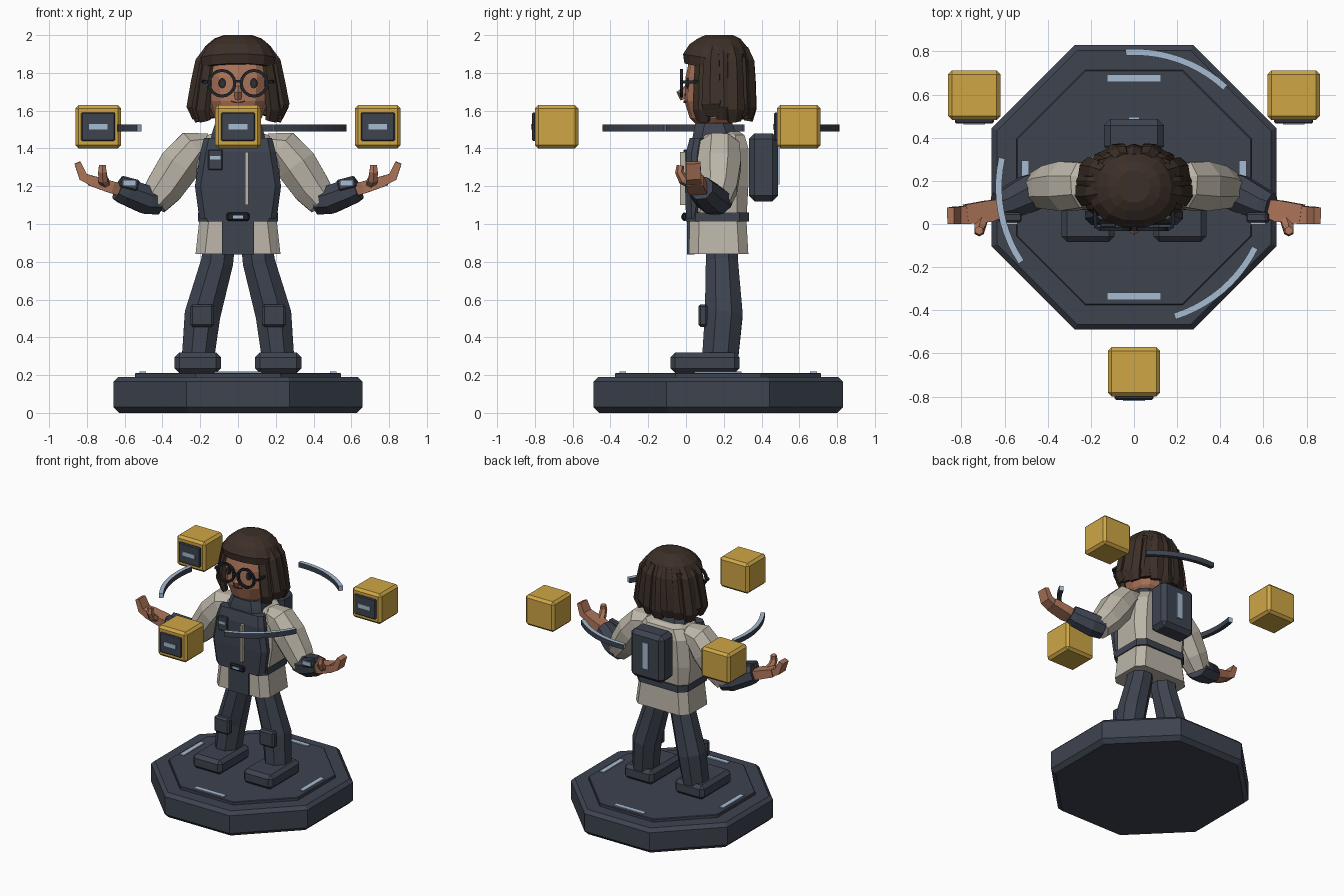
import bpy, bmesh, math
from math import sin, cos, pi, radians
from mathutils import Vector, Matrix

if "Cube" in bpy.data.objects:
    bpy.data.objects.remove(bpy.data.objects["Cube"])


def make_mat(name, rgb):
    m = bpy.data.materials.new(name)
    m.diffuse_color = (*rgb, 1)
    m.use_nodes = True
    m.node_tree.nodes["Principled BSDF"].inputs["Base Color"].default_value = m.diffuse_color
    return m


SLATE = make_mat("dark slate", (0.047, 0.056, 0.078))
BLACK = make_mat("near black", (0.014, 0.017, 0.024))
BEIGE = make_mat("warm beige", (0.50, 0.46, 0.39))
HAIR = make_mat("dark brown", (0.046, 0.029, 0.021))
SKIN = make_mat("skin", (0.41, 0.175, 0.10))
LIP = make_mat("lip brown", (0.17, 0.055, 0.04))
GOLD = make_mat("gold", (0.62, 0.38, 0.06))
LIGHT = make_mat("pale blue", (0.38, 0.50, 0.64))
CY = 0.17  # depth of the figure's axis


def finish(name, bm, mat, mat2=None, rule=None):
    bmesh.ops.recalc_face_normals(bm, faces=bm.faces[:])
    bm.normal_update()
    if rule:
        for f in bm.faces:
            f.material_index = 1 if rule(f) else 0
    me = bpy.data.meshes.new(name)
    bm.to_mesh(me)
    bm.free()
    me.materials.append(mat)
    if mat2:
        me.materials.append(mat2)
    ob = bpy.data.objects.new(name, me)
    bpy.context.collection.objects.link(ob)
    return ob


def box(name, c, size, mat, bevel=0.0, rot=None):
    bm = bmesh.new()
    bmesh.ops.create_cube(bm, size=1)
    bmesh.ops.scale(bm, vec=size, verts=bm.verts[:])
    if bevel:
        bmesh.ops.bevel(bm, geom=bm.edges[:], offset=bevel, segments=1,
                        affect='EDGES', profile=0.5)
    if rot:
        bmesh.ops.rotate(bm, matrix=Matrix.Rotation(rot[0], 3, rot[1]), verts=bm.verts[:])
    bmesh.ops.translate(bm, vec=c, verts=bm.verts[:])
    return finish(name, bm, mat)


def loft(name, rings, mat, mat2=None, rule=None):
    bm = bmesh.new()
    vs = [[bm.verts.new(p) for p in r] for r in rings]
    n = len(vs[0])
    for a, b in zip(vs, vs[1:]):
        for i in range(n):
            bm.faces.new((a[i], a[(i + 1) % n], b[(i + 1) % n], b[i]))
    bm.faces.new(vs[0])
    bm.faces.new(vs[-1])
    return finish(name, bm, mat, mat2, rule)


def oval(z, rx, y0, y1, n=12, power=1.0):
    """Horizontal rounded section between two depths."""
    pts = []
    for i in range(n):
        c, s = cos(2 * pi * i / n), sin(2 * pi * i / n)
        c, s = (math.copysign(abs(v) ** power, v) for v in (c, s))
        pts.append((rx * c, (y0 + y1) / 2 + (y1 - y0) / 2 * s, z))
    return pts


def slab(z, w, y0, y1, c):
    """Horizontal rectangle with cut corners."""
    return [(w, y0 + c, z), (w, y1 - c, z), (w - c, y1, z), (c - w, y1, z),
            (-w, y1 - c, z), (-w, y0 + c, z), (c - w, y0, z), (w - c, y0, z)]


def tube(name, stations, mat, n=8, ref=(0, 1, 0)):
    """Stations: x, y, z, radius along ref, radius across it."""
    P = [Vector(s[:3]) for s in stations]
    rings = []
    for i, s in enumerate(stations):
        t = (P[min(i + 1, len(P) - 1)] - P[max(i - 1, 0)]).normalized()
        u = Vector(ref)
        u = (u - t * u.dot(t)).normalized()
        v = t.cross(u)
        k = 1 / cos(pi / n)
        rings.append([P[i] + u * (s[3] * k * cos(2 * pi * (j + .5) / n))
                      + v * (s[4] * k * sin(2 * pi * (j + .5) / n)) for j in range(n)])
    return loft(name, rings, mat)


def octagon(z, apothem):
    r = apothem / cos(pi / 8)
    return [(r * cos(pi / 8 + i * pi / 4), CY + r * sin(pi / 8 + i * pi / 4), z) for i in range(8)]


# Octagonal stand with light strips
loft("base", [octagon(z, a) for z, a in ((0, .63), (.03, .66), (.165, .66), (.19, .635))], SLATE)
loft("base_top", [octagon(z, a) for z, a in ((.185, .545), (.208, .545), (.212, .54))], SLATE)
for i in range(4):
    a = i * pi / 2
    box("base_light", (.505 * cos(a), CY + .505 * sin(a), .215), (.035, .25, .009), LIGHT, rot=(a, 'Z'))

# Floating arcs: pale top and ends, dark sides
for k in range(3):
    rings = []
    for i in range(11):
        a = radians(47.5 + 120 * k + 46 * i / 10)
        rings.append([(r * cos(a), CY + r * sin(a), z)
                      for r, z in ((.612, 1.49), (.642, 1.49), (.642, 1.527), (.612, 1.527))])
    mid = Vector((-sin(radians(70.5 + 120 * k)), cos(radians(70.5 + 120 * k)), 0))
    loft("floating_arc", rings, SLATE, LIGHT,
         lambda f: f.normal.z > .5 or abs(f.normal.dot(mid)) > .7)

# Floating cubes with screens
for x, y in ((-.74, .597), (.74, .597), (0, -.685)):
    box("floating_cube", (x, y, 1.515), (.243, .23, .23), GOLD, .018)
    box("cube_screen", (x, y - .12, 1.515), (.18, .02, .15), SLATE, .006)
    box("cube_screen_light", (x, y - .132, 1.515), (.1, .009, .03), LIGHT)

# Jacket, front vest, belt and collar
loft("jacket", [slab(.84, .225, .015, .33, .05), slab(1.02, .205, .02, .32, .05),
                slab(1.2, .225, .03, .33, .06), slab(1.4, .21, .04, .33, .06),
                slab(1.47, .16, .07, .31, .05), slab(1.49, .11, .09, .28, .04)], BEIGE)
loft("vest", [slab(1.03, .205, .0, .08, .03), slab(1.2, .228, -.005, .085, .03),
              slab(1.38, .2, .0, .09, .03), slab(1.455, .18, .02, .1, .025)], SLATE)
box("skirt_panel", (0, .025, .93), (.17, .04, .184), SLATE)
loft("belt", [slab(z, .213, .0, .333, .05) for z in (1.012, 1.062)], SLATE)
box("buckle", (0, -.008, 1.038), (.12, .025, .045), BLACK, .008)
box("buckle_light", (0, -.022, 1.038), (.055, .008, .016), LIGHT)
loft("collar", [slab(1.43, .15, .03, .28, .05), slab(1.49, .135, .04, .26, .05),
                slab(1.535, .12, .05, .245, .05)], SLATE)
box("zip", (.047, -.018, 1.24), (.018, .03, .28), BEIGE)
box("chest_pocket", (-.12, -.004, 1.34), (.075, .02, .11), SLATE, .005)
box("chest_badge", (-.12, -.017, 1.35), (.055, .009, .018), LIGHT)

# Backpack
box("backpack", (0, .41, 1.3), (.28, .155, .36), SLATE, .03)
box("backpack_light", (0, .491, 1.31), (.05, .009, .2), LIGHT)

# Limbs, both sides
for s in (-1, 1):
    def side(stations):
        return [(s * p[0],) + tuple(p[1:]) for p in stations]

    tube("leg", side([(.10, .19, .9, .085, .085), (.11, .19, .8, .085, .085),
                      (.188, .2, .52, .1, .095), (.213, .18, .28, .095, .085)]), SLATE)
    box("knee_pad", (s * .19, .09, .515), (.125, .05, .12), SLATE, .012)
    box("shoe", (s * .213, .1, .265), (.245, .365, .108), SLATE, .025)
    tube("sleeve", side([(.15, .19, 1.43, .08, .05), (.235, .18, 1.405, .105, .095),
                         (.31, .175, 1.31, .115, .11), (.39, .17, 1.19, .1, .1),
                         (.45, .155, 1.115, .08, .08)]), BEIGE)
    tube("forearm", side([(.42, .165, 1.12, .08, .07), (.49, .14, 1.13, .085, .075),
                          (.6, .09, 1.175, .07, .07), (.635, .08, 1.19, .062, .062)]), SLATE)
    box("wrist_mount", (s * .575, .03, 1.215), (.1, .045, .06), SLATE, .008, (-s * .25, 'Y'))
    box("wrist_screen", (s * .575, .003, 1.217), (.07, .009, .03), LIGHT)
    tube("palm", side([(.6, .08, 1.175, .035, .032), (.67, .06, 1.195, .05, .032),
                       (.78, .045, 1.23, .045, .028)]), SKIN, 4)
    tube("fingers", side([(.765, .042, 1.225, .042, .026), (.82, .04, 1.25, .041, .024),
                          (.85, .038, 1.325, .038, .017)]), SKIN, 4)
    tube("thumb", side([(.70, .03, 1.21, .025, .022), (.715, -.015, 1.235, .025, .024),
                        (.718, -.035, 1.275, .022, .02), (.718, -.03, 1.31, .018, .017)]), SKIN, 6, (1, 0, 0))

# Head and face
loft("head", [oval(z, rx, a, b, 12, .8) for z, rx, a, b in
              ((1.51, .08, .07, .22), (1.56, .125, .02, .27), (1.65, .16, -.008, .3),
               (1.78, .175, -.002, .31), (1.88, .16, .02, .3), (1.93, .1, .08, .25))], SKIN)
tube("neck", [(0, .16, 1.46, .075, .075), (0, .16, 1.6, .075, .075)], SKIN)
tube("nose", [(0, .01, 1.73, .012, .01), (0, -.022, 1.69, .022, .026),
              (0, -.012, 1.66, .016, .016)], SKIN, 6, (1, 0, 0))
for x, z, a in ((-.024, 1.647, .3), (0, 1.643, 0), (.024, 1.647, -.3)):
    box("mouth", (x, -.007, z), (.027, .012, .007), LIP, rot=(a, 'Y'))


def disc(name, c, rx, rz, depth, mat, n=12):
    loft(name, [[(c[0] + rx * cos(2 * pi * i / n), y, c[2] + rz * sin(2 * pi * i / n))
                 for i in range(n)] for y in (c[1] + depth, c[1])], mat)


for s in (-1, 1):
    disc("eye", (s * .083, .003, 1.745), .02, .028, .02, BLACK)
    disc("pupil", (s * .083, -.002, 1.745), .01, .017, .008, HAIR)
    # Glasses rim and temple
    bm = bmesh.new()
    rows = []
    for i in range(16):
        a = 2 * pi * i / 16
        rows.append([bm.verts.new((s * .085 + r * cos(a), y, 1.745 + r * sin(a)))
                     for r, y in ((.06, -.033), (.076, -.033), (.076, -.015), (.06, -.015))])
    for i in range(16):
        p, q = rows[i], rows[(i + 1) % 16]
        for j in range(4):
            bm.faces.new((p[j], p[(j + 1) % 4], q[(j + 1) % 4], q[j]))
    finish("glasses_rim", bm, BLACK)
    tube("glasses_temple", [(s * .157, -.024, 1.752, .008, .008), (s * .178, -.015, 1.752, .008, .008),
                            (s * .185, .14, 1.755, .008, .008)], BLACK, 4, (0, 0, 1))
box("glasses_bridge", (0, -.025, 1.755), (.035, .014, .014), BLACK)

# Hair: faceted cap with a raised fringe line, then hanging locks
cap = []
for z, rx, a, b, lift in ((1.815, .205, -.012, .34, .035), (1.87, .212, -.02, .35, .03),
                          (1.94, .175, .015, .325, .012), (1.982, .125, .06, .29, 0),
                          (2.0, .075, .1, .25, 0)):
    mid = (a + b) / 2
    cap.append([(x, y, h + lift * max(0, (mid - y) / (b - mid))) for x, y, h in oval(z, rx, a, b, 14, .9)])
loft("hair_cap", cap, HAIR)
loft("hair_back", [oval(z, rx, .13, b, 10, .8) for z, rx, b in
                   ((1.9, .19, .33), (1.75, .215, .33), (1.6, .225, .33))], HAIR)
for i in range(13):
    a = radians(-36 + 252 * i / 12)
    low = 1.545 + (.0, .03, .015)[i % 3]
    out = .012 * (i % 2)
    st = [((rx + out) * cos(a), .18 + (ry + out) * sin(a), z, w, t) for z, rx, ry, w, t in
          ((1.93, .145, .125, .03, .02), (1.86, .19, .15, .042, .028), (1.75, .212, .155, .048, .03),
           (low + .06, .238, .16, .05, .028), (low, .215, .15, .036, .02))]
    tube("hair_lock", st, HAIR, 6, (-sin(a), cos(a), 0))
